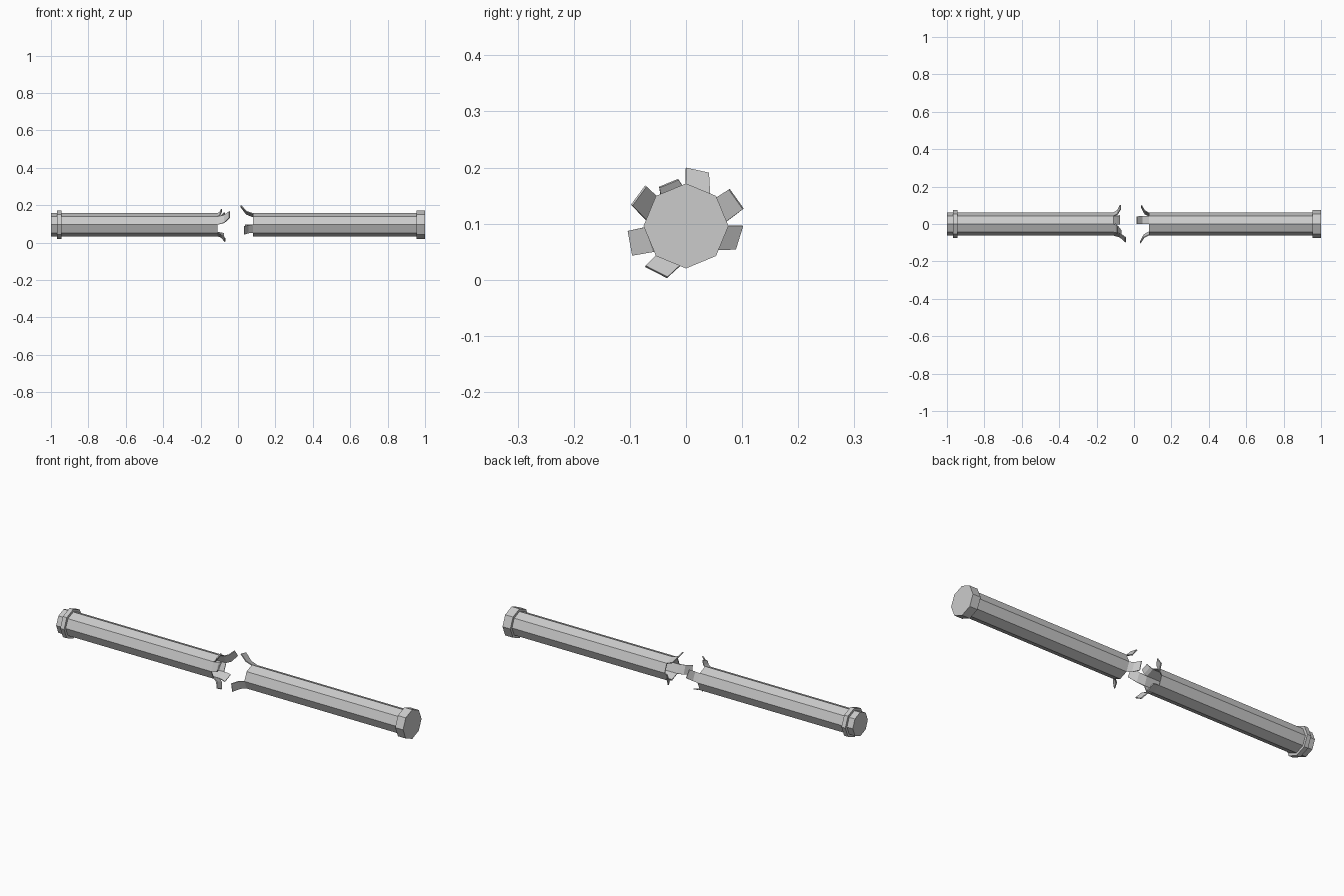
import bpy, bmesh
from math import sin, cos, pi
from mathutils import Vector

if "Cube" in bpy.data.objects:
    bpy.data.objects.remove(bpy.data.objects["Cube"])

CZ, R_PIPE, R_CAP = 0.096, 0.062, 0.0757


def ring_pt(x, k, r):
    a = k * pi / 4
    return Vector((x, r * cos(a), CZ + r * sin(a)))


def finish(name, bm):
    bmesh.ops.recalc_face_normals(bm, faces=bm.faces)
    me = bpy.data.meshes.new(name)
    bm.to_mesh(me)
    bm.free()
    ob = bpy.data.objects.new(name, me)
    bpy.context.collection.objects.link(ob)
    return ob


def octagon_prism(name, x0, x1, r):
    bm = bmesh.new()
    a = [bm.verts.new(ring_pt(x0, k, r)) for k in range(8)]
    b = [bm.verts.new(ring_pt(x1, k, r)) for k in range(8)]
    for k in range(8):
        j = (k + 1) % 8
        bm.faces.new((a[k], a[j], b[j], b[k]))
    bm.faces.new(a)
    bm.faces.new(b)
    return finish(name, bm)


def torn_pipe(name, x_closed, x_torn, petals):
    """Open octagonal tube; petals = {face: (tip x, tip at corner k, tip at k+1)}"""
    bm = bmesh.new()
    a = [bm.verts.new(ring_pt(x_closed, k, R_PIPE)) for k in range(8)]
    b = [bm.verts.new(ring_pt(x_torn, k, R_PIPE)) for k in range(8)]
    bm.faces.new(a)
    for k in range(8):
        j = (k + 1) % 8
        bm.faces.new((a[k], a[j], b[j], b[k]))
        if k in petals:
            # torn strip: bends gently, then curls outward
            x, t0, t1 = petals[k]
            lo, hi = b[k], b[j]
            # split base corners slightly so neighbouring strips stay separate
            for f, g in ((0.55, 0.28), (1.0, 1.0)):
                row = []
                for base, t in ((b[k], t0), (b[j], t1)):
                    p = base.co.lerp(Vector((x, t[0], t[1])), g)
                    p.x = x_torn + (x - x_torn) * f
                    row.append(bm.verts.new(p))
                bm.faces.new((lo, hi, row[1], row[0]))
                lo, hi = row
    ob = finish(name, bm)
    m = ob.modifiers.new("wall", 'SOLIDIFY')
    m.thickness = 0.005
    m.offset = -1
    return ob


# Left half of the burst pipe
torn_pipe("left_pipe", -1.0, -0.11, {
    0: (-0.075, (0.103, 0.127), (0.078, 0.162)),
    2: (-0.09, (-0.014, 0.180), (-0.048, 0.166)),
    3: (-0.047, (-0.073, 0.168), (-0.098, 0.134)),
    5: (-0.072, (-0.073, 0.023), (-0.034, 0.003)),
    6: (-0.075, (0.0, 0.027), (0.047, 0.046)),
})
# Right half of the burst pipe
torn_pipe("right_pipe", 0.99, 0.08, {
    1: (0.018, (0.041, 0.191), (0.0, 0.200)),
    4: (0.036, (-0.104, 0.087), (-0.096, 0.043)),
    7: (0.042, (0.089, 0.054), (0.102, 0.096)),
})
# Collar and end cap
octagon_prism("left_collar", -0.967, -0.945, R_CAP)
octagon_prism("right_cap", 0.955, 1.0, R_CAP)
